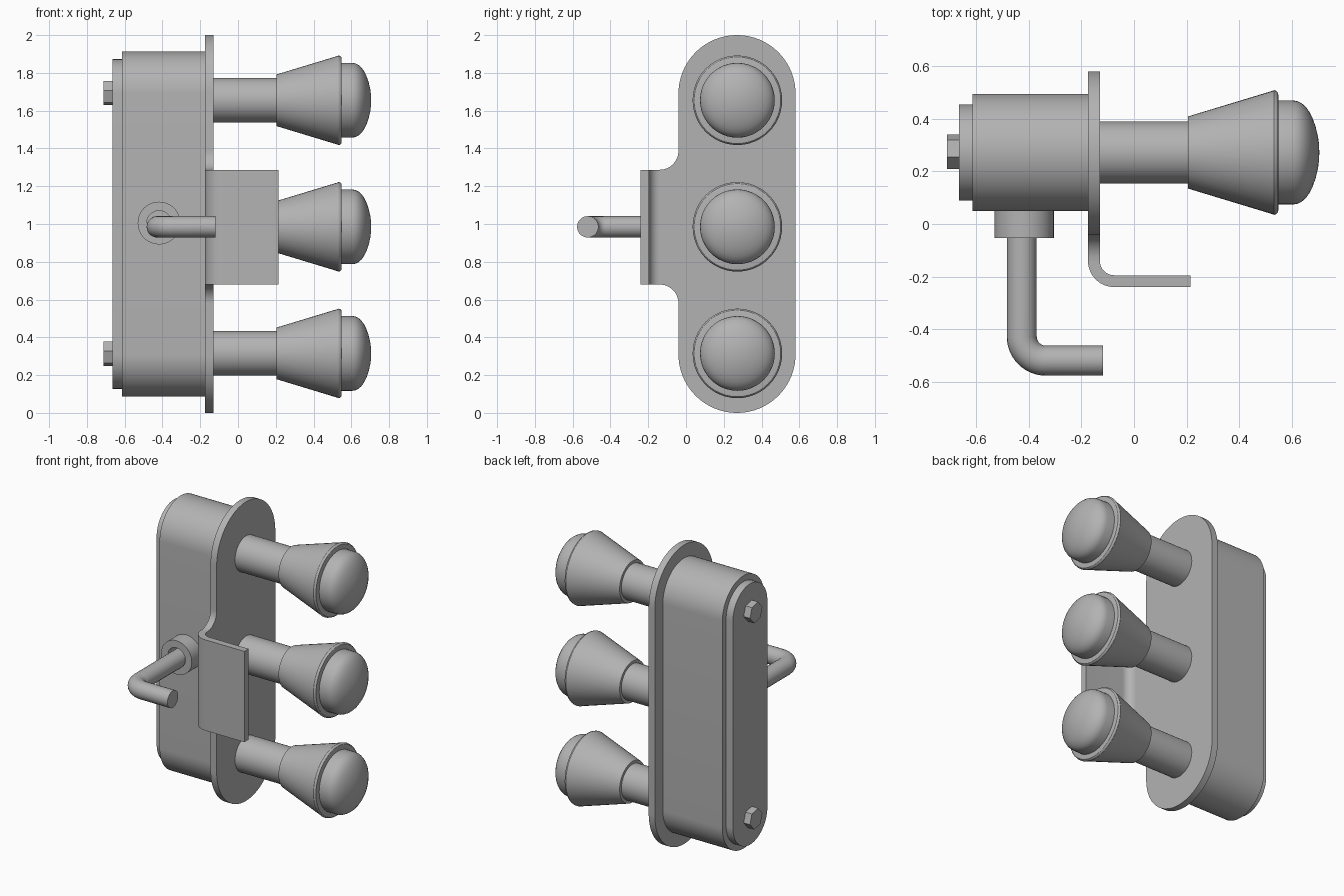
import bpy
import bmesh
from math import cos, sin, pi, radians
from mathutils import Vector, Matrix

cube = bpy.data.objects.get("Cube")
if cube:
    bpy.data.objects.remove(cube, do_unlink=True)

grey = bpy.data.materials.new("plain grey")
grey.use_nodes = True
colour = (0.45, 0.45, 0.45, 1)
grey.diffuse_color = colour
grey.node_tree.nodes["Principled BSDF"].inputs["Base Color"].default_value = colour

MID_Y = 0.272            # shared centre line of plate, housing and knobs
LOW, HIGH = 0.31, 1.69   # centres of the rounded ends


def finish(name, mesh):
    """Link a mesh, colour it and smooth its round faces."""
    ob = bpy.data.objects.new(name, mesh)
    bpy.context.collection.objects.link(ob)
    mesh.materials.clear()
    mesh.materials.append(grey)
    bpy.ops.object.select_all(action='DESELECT')
    ob.select_set(True)
    bpy.context.view_layer.objects.active = ob
    bpy.ops.object.shade_smooth_by_angle(angle=radians(32))
    return ob


def from_bmesh(name, bm):
    bmesh.ops.remove_doubles(bm, verts=bm.verts, dist=1e-5)
    bmesh.ops.recalc_face_normals(bm, faces=bm.faces)
    mesh = bpy.data.meshes.new(name)
    bm.to_mesh(mesh)
    bm.free()
    return finish(name, mesh)


def arc(cx, cy, r, start, end, steps=12):
    angles = [radians(start + (end - start) * i / steps) for i in range(steps + 1)]
    return [(cx + r * cos(a), cy + r * sin(a)) for a in angles]


def prism(name, outline, place, depth):
    """Extrude a flat outline; place maps its points into space."""
    bm = bmesh.new()
    face = bm.faces.new([bm.verts.new(place(u, v)) for u, v in outline])
    top = bmesh.ops.extrude_face_region(bm, geom=[face])["geom"]
    bmesh.ops.translate(bm, vec=depth,
                        verts=[g for g in top if isinstance(g, bmesh.types.BMVert)])
    return from_bmesh(name, bm)


def slab(name, outline, x0, x1):
    return prism(name, outline, lambda y, z: (x0, y, z), (x1 - x0, 0, 0))


def lathe(name, profile, matrix, closed=False):
    """Spin (along, radius) points about the local x axis."""
    bm = bmesh.new()
    verts = [bm.verts.new((x, r, 0)) for x, r in profile]
    edges = [bm.edges.new(p) for p in zip(verts, verts[1:])]
    if closed:
        edges.append(bm.edges.new((verts[-1], verts[0])))
    bmesh.ops.spin(bm, geom=verts + edges, cent=(0, 0, 0), axis=(1, 0, 0),
                   angle=2 * pi, steps=48, use_merge=False)
    bm.transform(matrix)
    return from_bmesh(name, bm)


def stadium(r):
    return arc(MID_Y, HIGH, r, 0, 180, 32) + arc(MID_Y, LOW, r, 180, 360, 32)


# Housing and its back cover
slab("housing", stadium(0.2225), -0.615, -0.174)
slab("back_cover", stadium(0.1825), -0.665, -0.614)

# Front plate with a filleted tab on one side
PLATE_BACK, PLATE_FRONT = -0.175, -0.13
TAB_LOW, TAB_HIGH, TAB_Y, FILLET = 0.68, 1.287, -0.14, 0.1
plate = arc(0.27, HIGH, 0.31, 0, 180, 40)
plate += arc(TAB_Y, TAB_HIGH + FILLET, FILLET, 0, -90)
plate += arc(TAB_Y, TAB_LOW - FILLET, FILLET, 90, 0)
plate += arc(0.27, LOW, 0.31, 180, 360, 40)
slab("mounting_plate", plate, PLATE_BACK, PLATE_FRONT)

# Bent flange continuing the tab
bend_x = PLATE_BACK + 0.1
flange = arc(bend_x, TAB_Y, 0.1, 180, 270) + [(0.215, -0.24), (0.215, -0.195)]
flange += arc(bend_x, TAB_Y, 0.055, 270, 180)
prism("bent_flange", flange, lambda x, y: (x, y, TAB_LOW), (0, 0, TAB_HIGH - TAB_LOW))

# Three knobs: stem, flared skirt with rounded lip, domed cap
stem = [(-0.135, 0), (-0.135, 0.118), (0.21, 0.118)]
skirt = [(0.205, 0), (0.205, 0.137), (0.525, 0.234), (0.533, 0.237), (0.541, 0.235),
         (0.547, 0.229), (0.549, 0.22), (0.549, 0)]
cap = [(0.545, 0.198), (0.605, 0.198), (0.622, 0.195), (0.638, 0.187), (0.653, 0.174),
       (0.667, 0.155), (0.68, 0.129), (0.691, 0.098), (0.7, 0.06), (0.704, 0.03), (0.705, 0)]
for i, label in enumerate(("lower", "middle", "upper")):
    spot = Matrix.Translation((0, MID_Y, 0.315 + 0.67 * i))
    lathe(label + "_knob_stem", stem, spot)
    lathe(label + "_knob_skirt", skirt, spot)
    lathe(label + "_knob_cap", cap, spot)

# Hexagonal bolts on the back cover
for label, z in (("lower", LOW + 0.003), ("upper", HIGH + 0.003)):
    slab(label + "_bolt", arc(0.275, z, 0.067, -12, 288, 5), -0.712, -0.664)

# Collar on the housing front
turn = Matrix.Translation((-0.418, 0, 1.005)) @ Matrix.Rotation(pi / 2, 4, 'Z')
lathe("collar", [(-0.053, 0.065), (-0.053, 0.113), (0.08, 0.113), (0.08, 0.065)],
      turn, closed=True)

# Bent handle rod
ROD_X, ROD_Y, ROD_R = -0.427, -0.52, 0.092
path = [(ROD_X, 0.06)]
path += arc(ROD_X + ROD_R, ROD_Y + ROD_R, ROD_R, 180, 270, 14) + [(-0.118, ROD_Y)]
curve = bpy.data.curves.new("handle_path", 'CURVE')
curve.dimensions = '3D'
curve.bevel_depth = 0.057
curve.bevel_resolution = 8
curve.use_fill_caps = True
spline = curve.splines.new('POLY')
spline.points.add(len(path) - 1)
for point, (x, y) in zip(spline.points, path):
    point.co = (x, y, 0.985, 1)
helper = bpy.data.objects.new("handle_path", curve)
bpy.context.collection.objects.link(helper)
bpy.context.view_layer.update()
rod = bpy.data.meshes.new_from_object(helper.evaluated_get(bpy.context.evaluated_depsgraph_get()))
bpy.data.objects.remove(helper, do_unlink=True)
bm = bmesh.new()
bm.from_mesh(rod)
from_bmesh("bent_handle", bm)
